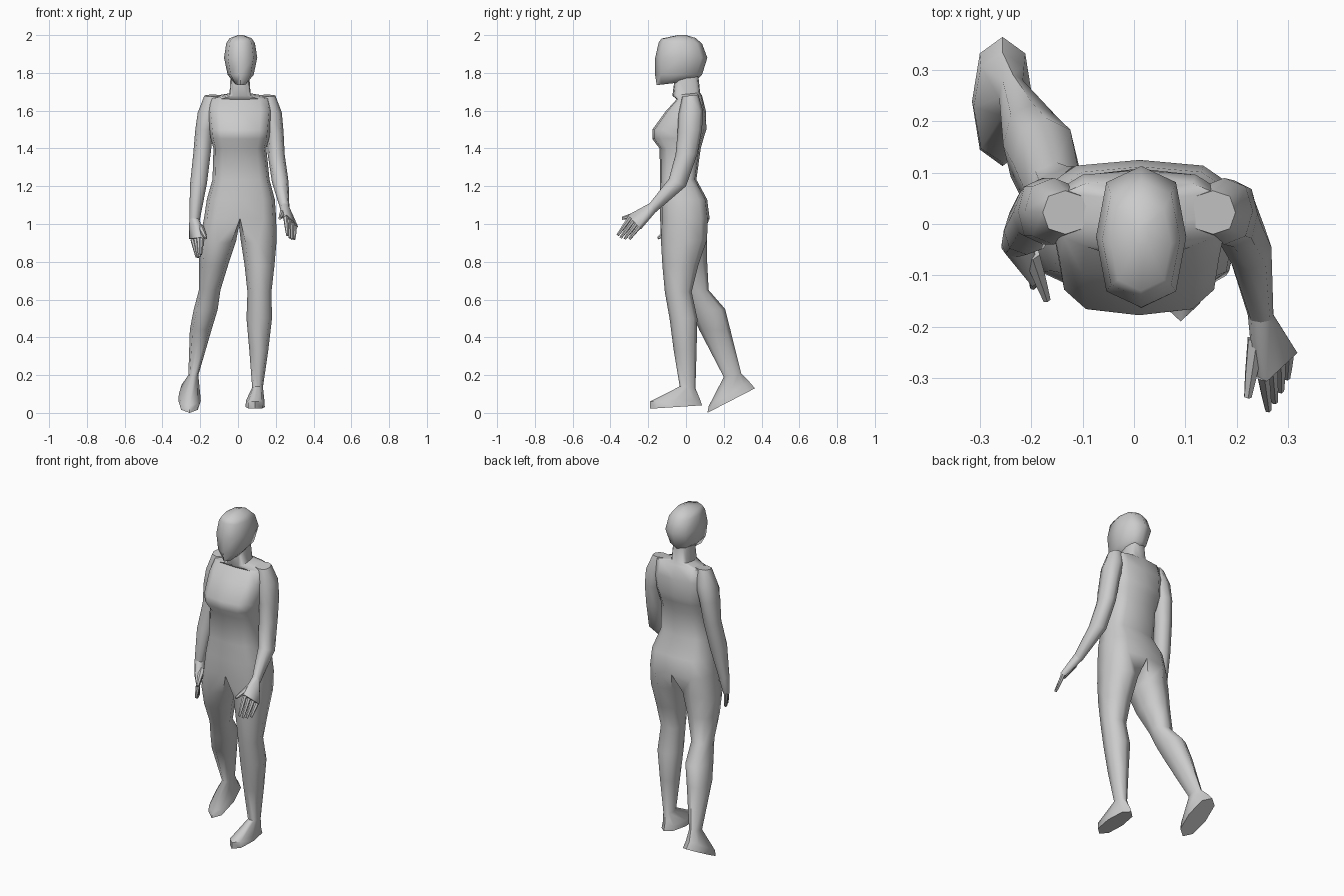
import bpy, bmesh
from math import sin, cos, radians, copysign
from mathutils import Vector

if "Cube" in bpy.data.objects:
    bpy.data.objects.remove(bpy.data.objects["Cube"])


def section(spec, angles, power=0.85, side=1):
    """Points of a body slice: x min, x max, y front, y back, z front, z back."""
    x0, x1, yf, yb, zf, zb = spec
    pts = []
    for a in angles:
        s, c = sin(radians(a)), cos(radians(a))
        s, c = copysign(abs(s) ** power, s), copysign(abs(c) ** power, c)
        pts.append(Vector(((x0 + x1) / 2 + side * s * (x1 - x0) / 2,
                           (yf + yb) / 2 - c * (yb - yf) / 2,
                           (zf + zb) / 2 + c * (zf - zb) / 2)))
    return pts


def bridge(bm, a, b):
    n = len(a)
    for i in range(n):
        bm.faces.new((a[i], a[(i + 1) % n], b[(i + 1) % n], b[i]))


def loft(bm, sections, start=None, cap=True):
    """Skin a row of sections, optionally continuing from an existing ring."""
    prev = start
    for pts in sections:
        ring = [bm.verts.new(p) for p in pts]
        if prev:
            bridge(bm, prev, ring)
        elif cap:
            bm.faces.new(ring)
        prev = ring
    if cap:
        bm.faces.new(prev)
    return prev


def finish(bm, name, angle=55):
    bmesh.ops.recalc_face_normals(bm, faces=bm.faces)
    mesh = bpy.data.meshes.new(name)
    bm.to_mesh(mesh)
    bm.free()
    ob = bpy.data.objects.new(name, mesh)
    bpy.context.collection.objects.link(ob)
    bpy.ops.object.select_all(action='DESELECT')
    ob.select_set(True)
    bpy.context.view_layer.objects.active = ob
    bpy.ops.object.shade_smooth_by_angle(angle=radians(angle))


OCT = range(0, 360, 45)
DODEC = range(0, 360, 30)
LEG = range(-45, 315, 45)

# Torso, from the neck down to the hips
torso = [(-.04, .06, -.06, .065, 1.77, 1.79), (-.045, .067, -.072, .075, 1.68, 1.695),
         (-.15, .17, -.05, .085, 1.66, 1.68), (-.16, .18, -.105, .105, 1.6, 1.6),
         (-.15, .17, -.178, .108, 1.5, 1.5), (-.145, .165, -.178, .095, 1.45, 1.46),
         (-.13, .15, -.14, .078, 1.4, 1.4), (-.135, .167, -.137, .055, 1.235, 1.235),
         (-.165, .195, -.137, .112, 1.13, 1.13), (-.18, .202, -.137, .125, 1.03, 1.03)]
# Legs and feet, from the upper thigh down to the sole
leg_right = [(.015, .204, -.132, .112, .9, .92), (.035, .193, -.125, .065, .78, .78),
             (.05, .177, -.112, .03, .64, .64), (.045, .18, -.087, .06, .5, .5),
             (.06, .16, -.065, .056, .33, .33), (.075, .132, -.033, .05, .14, .13),
             (.042, .14, -.19, .075, .06, .07), (.04, .142, -.19, .085, .022, .04)]
leg_left = [(-.204, -.01, -.125, .112, .9, .92), (-.206, -.05, -.085, .112, .78, .8),
            (-.207, -.093, -.015, .12, .65, .65), (-.235, -.108, .025, .207, .54, .55),
            (-.255, -.14, .07, .235, .44, .44), (-.263, -.21, .2, .292, .19, .21),
            (-.313, -.2, .12, .335, .035, .165), (-.316, -.197, .113, .365, 0, .13)]
bm = bmesh.new()
hips = loft(bm, [section(s, DODEC, .62) for s in torso], cap=False)
crotch = bm.verts.new((.005, .0, .99))
for side, spec in ((1, leg_right), (-1, leg_left)):
    top = [hips[(side * i) % 12] for i in range(7)] + [crotch]
    loft(bm, [section(s, LEG, .85, side) for s in spec], start=top)
finish(bm, "torso_and_legs")

# Head
head = [(-.02, .048, -.155, .055, 1.735, 1.76), (-.055, .083, -.164, .085, 1.79, 1.79),
        (-.074, .102, -.163, .113, 1.88, 1.88), (-.062, .09, -.145, .085, 1.96, 1.955),
        (-.045, .072, -.13, .05, 1.982, 1.985), (0, .028, -.04, 0, 2, 2)]
bm = bmesh.new()
loft(bm, [section(s, OCT, .75) for s in head])
finish(bm, "head", 60)

# Arms: sections from shoulder to wrist
arm_right = [(.11, .198, -.02, .065, 1.675, 1.685), (.12, .232, -.04, .09, 1.58, 1.6),
             (.15, .241, -.045, .085, 1.48, 1.5), (.157, .247, -.055, .06, 1.37, 1.37),
             (.18, .268, -.09, .0, 1.24, 1.2), (.222, .272, -.192, -.163, 1.11, 1.06)]
arm_left = [(-.178, -.09, -.02, .065, 1.675, 1.685), (-.213, -.1, -.04, .09, 1.58, 1.6),
            (-.226, -.13, -.04, .09, 1.5, 1.5), (-.237, -.145, -.03, .07, 1.37, 1.37),
            (-.254, -.165, -.06, .035, 1.22, 1.2), (-.258, -.203, -.065, -.01, 1.03, 1.01)]
# Hands: knuckle line, fingertip line, thumb base and thumb tip
hand_right = [(.252, -.295, 1.035), (.3, -.25, .985), (.262, -.362, .94), (.298, -.3, .92),
              (.238, -.225, 1.06), (.222, -.338, 1.03)]
hand_left = [(-.192, -.105, .925), (-.24, -.045, .92), (-.197, -.122, .838), (-.218, -.068, .825),
             (-.2, -.06, .985), (-.17, -.148, .925)]


def finger(bm, a, b, r0, r1):
    axis = (b - a).normalized()
    u = axis.cross(Vector((1, .3, 0))).normalized()
    v = axis.cross(u)
    loft(bm, [[a.lerp(b, t) + u * r * cos(radians(k)) + v * r * sin(radians(k))
               for k in range(0, 360, 60)]
              for t, r in ((0, r0), (.6, (r0 + r1) / 2), (1, r1))])


for name, arm, hand in (("right", arm_right, hand_right), ("left", arm_left, hand_left)):
    bm = bmesh.new()
    loft(bm, [section(s, OCT) for s in arm])
    finish(bm, name + "_arm")

    k0, k1, t0, t1, th0, th1 = map(Vector, hand)
    bm = bmesh.new()
    wrist = section(arm[-1], OCT)
    # Palm: hull from the wrist to a flat knuckle row
    thick = (k1 - k0).cross(t0 - k0).normalized() * .016
    along = (k1 - k0).normalized() * .01
    pts = wrist + [k0 - along + thick, k0 - along - thick, k1 + along + thick, k1 + along - thick]
    hull = bmesh.ops.convex_hull(bm, input=[bm.verts.new(p) for p in pts])
    spare = [v for v in bm.verts if not v.link_faces]
    bmesh.ops.delete(bm, geom=spare, context='VERTS')
    for i in range(4):
        base, tip = k0.lerp(k1, i / 3), t0.lerp(t1, i / 3)
        if i in (1, 2):
            tip = tip + (tip - base) * .08
        finger(bm, base, tip, .013, .007)
    finger(bm, th0, th1, .018, .008)
    finish(bm, name + "_hand")
